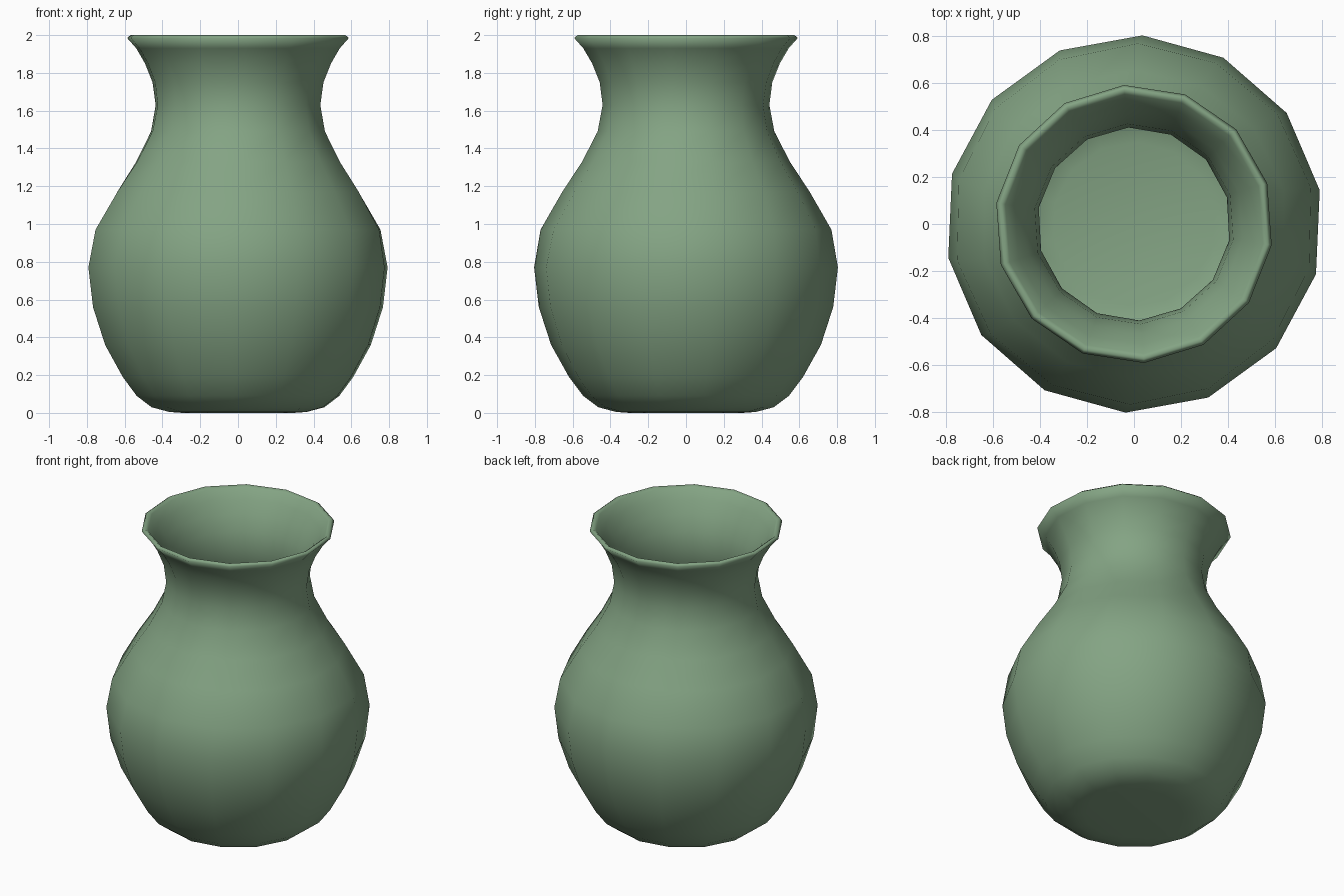
import bpy, bmesh, math

if "Cube" in bpy.data.objects:
    bpy.data.objects.remove(bpy.data.objects["Cube"])

SIDES = 14

# outer profile (radius, height), base to lip
outer = [(0.37, 0.005), (0.465, 0.03), (0.545, 0.09), (0.62, 0.19), (0.715, 0.36),
         (0.78, 0.56), (0.805, 0.77), (0.77, 0.97), (0.655, 1.17), (0.55, 1.33),
         (0.468, 1.49), (0.442, 1.63), (0.458, 1.75), (0.498, 1.85), (0.545, 1.93),
         (0.594, 1.985)]
# lip and inner wall, down to the floor
inner = [(0.575, 2.0), (0.555, 1.985), (0.515, 1.93), (0.468, 1.85), (0.428, 1.75),
         (0.412, 1.63), (0.438, 1.49), (0.52, 1.33), (0.625, 1.17), (0.738, 0.97),
         (0.774, 0.77), (0.75, 0.56), (0.685, 0.36), (0.595, 0.2), (0.525, 0.11),
         (0.45, 0.06), (0.35, 0.035)]


def phase(z):
    # the facets twist slightly between belly and rim
    return math.radians(10.3 + 6.7 * min(1, max(0, (z - 0.77) / 1.0)))


bm = bmesh.new()
rings = []
for r, z in [(0.3, 0.0)] + outer + inner:
    rings.append([bm.verts.new((r * math.cos(phase(z) + math.tau * i / SIDES),
                                r * math.sin(phase(z) + math.tau * i / SIDES), z))
                  for i in range(SIDES)])
for a, b in zip(rings, rings[1:]):
    for i in range(SIDES):
        j = (i + 1) % SIDES
        bm.faces.new((a[i], a[j], b[j], b[i]))

# underside and inner floor
bm.faces.new(rings[0][::-1])
bm.faces.new(rings[-1])
for f in bm.faces:
    f.smooth = True

mesh = bpy.data.meshes.new("vase")
bm.to_mesh(mesh)
bm.free()
vase = bpy.data.objects.new("vase", mesh)
bpy.context.collection.objects.link(vase)

# green glaze
mat = bpy.data.materials.new("green_glaze")
mat.diffuse_color = (0.23, 0.37, 0.23, 1)
mat.use_nodes = True
mat.node_tree.nodes["Principled BSDF"].inputs["Base Color"].default_value = mat.diffuse_color
mesh.materials.append(mat)
